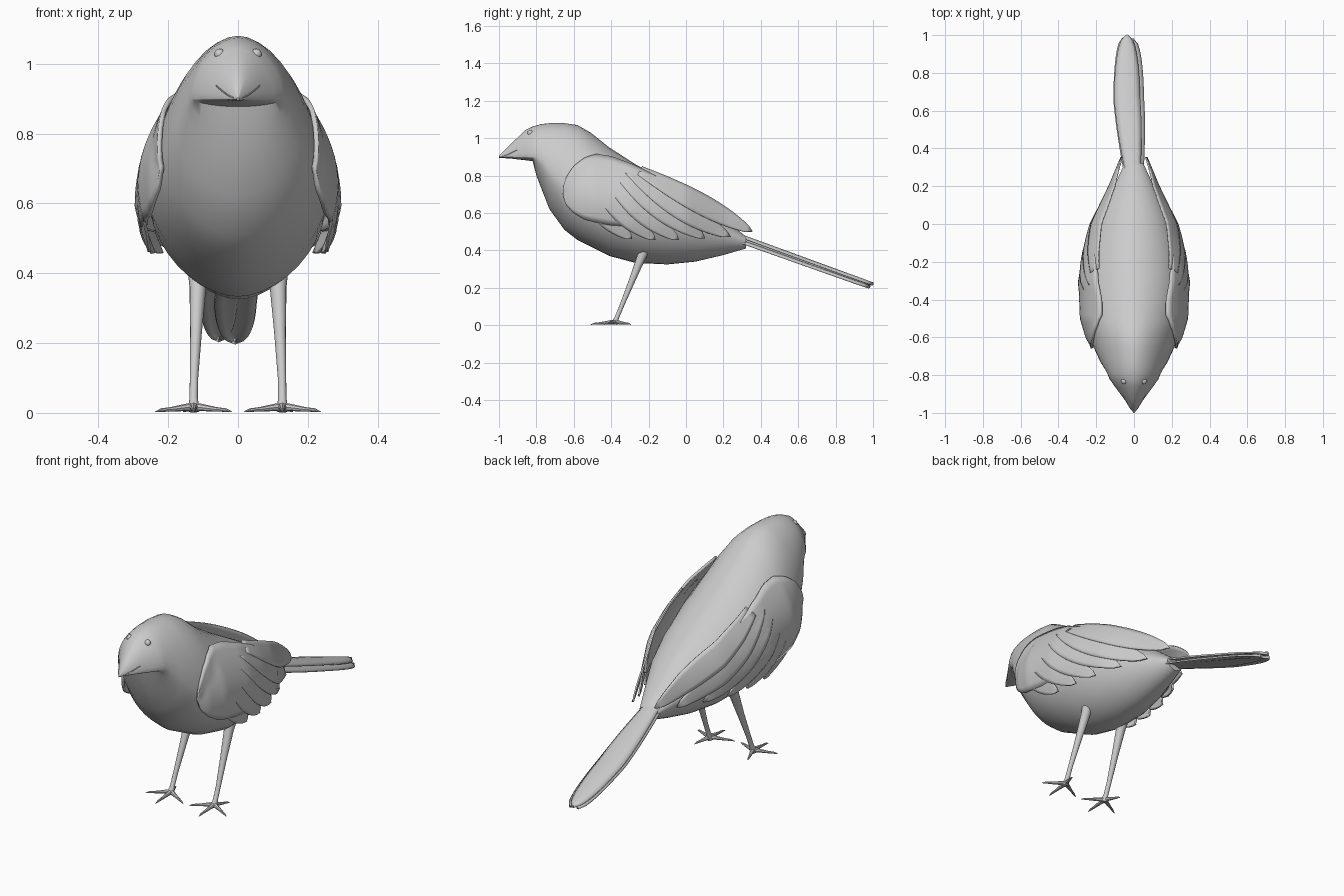
import bpy, bmesh, math
from mathutils import Vector

if "Cube" in bpy.data.objects:
    bpy.data.objects.remove(bpy.data.objects["Cube"])


def lerp_table(table, y):
    """Interpolate rows (y, a, b, ...) at y."""
    if y <= table[0][0]:
        return table[0][1:]
    for p, q in zip(table, table[1:]):
        if y <= q[0]:
            t = (y - p[0]) / (q[0] - p[0])
            return [a + (b - a) * t for a, b in zip(p[1:], q[1:])]
    return table[-1][1:]


def loft(name, groups, closed=True, mirror=False, thick=0, angle=40):
    """Skin lists of rings into one object; closed rings get capped ends."""
    bm = bmesh.new()
    for rings in groups:
        vs = [[bm.verts.new(p) for p in r] for r in rings]
        n = len(vs[0])
        for a, b in zip(vs, vs[1:]):
            for i in range(n if closed else n - 1):
                j = (i + 1) % n
                bm.faces.new((a[i], a[j], b[j], b[i]))
        if closed:
            bm.faces.new(vs[0])
            bm.faces.new(vs[-1])
    bmesh.ops.recalc_face_normals(bm, faces=bm.faces)
    me = bpy.data.meshes.new(name)
    bm.to_mesh(me)
    bm.free()
    me.polygons.foreach_set("use_smooth", [True] * len(me.polygons))
    me.set_sharp_from_angle(angle=math.radians(angle))
    ob = bpy.data.objects.new(name, me)
    bpy.context.collection.objects.link(ob)
    if thick:
        m = ob.modifiers.new("thickness", "SOLIDIFY")
        m.thickness, m.offset = thick, 0
    if mirror:
        m = ob.modifiers.new("mirror", "MIRROR")
        m.use_mirror_merge = False
    return ob


def tube(points, radii, sides=10):
    pts = [Vector(p) for p in points]
    rings = []
    for i, p in enumerate(pts):
        d = pts[min(i + 1, len(pts) - 1)] - pts[max(i - 1, 0)]
        q = d.to_track_quat('Z', 'Y')
        rings.append([p + q @ Vector((math.cos(a), math.sin(a), 0)) * radii[i]
                      for a in (2 * math.pi * k / sides for k in range(sides))])
    return rings


# Body and head: y, top z, bottom z, widest z, half width
BODY = [(-1, .905, .895, .9, .003), (-.93, .975, .89, .9, .05),
        (-.86, 1.043, .882, .9, .102), (-.82, 1.062, .877, .9, .13),
        (-.80, 1.068, .80, .9, .138), (-.775, 1.075, .735, .88, .15),
        (-.73, 1.08, .62, .82, .178), (-.65, 1.08, .51, .74, .215),
        (-.58, 1.07, .455, .70, .235), (-.51, 1.03, .42, .67, .25),
        (-.41, .95, .37, .64, .26), (-.27, .86, .333, .61, .255),
        (-.1, .765, .325, .57, .222), (.05, .68, .34, .54, .173),
        (.2, .57, .375, .49, .105), (.32, .475, .41, .45, .05)]
EXP = 1.8


def body_ring(y, n=40):
    top, bot, mid, hw = lerp_table(BODY, y)
    ring = []
    for k in range(n):
        a = 2 * math.pi * k / n
        c, s = math.cos(a), math.sin(a)
        x = math.copysign(abs(c) ** (2 / EXP), c) * hw
        h = abs(s) ** (2 / EXP)
        ring.append((x, y, mid + h * (top - mid) if s > 0 else mid - h * (mid - bot)))
    return ring


def body_x(y, z):
    top, bot, mid, hw = lerp_table(BODY, y)
    t = (z - mid) / (top - mid) if z > mid else (mid - z) / (mid - bot)
    return hw * (1 - t ** EXP) ** (1 / EXP) if t < 1 else 0


loft("body", [[body_ring(row[0]) for row in BODY]], angle=50)

# Wing surface: parabola bulging outside the body
WING = [(-.66, .215, .68), (-.6, .25, .67), (-.5, .28, .655), (-.3, .287, .62),
        (-.15, .262, .595), (0, .22, .57), (.2, .115, .52), (.36, .045, .5)]


def wing_point(y, z, lift):
    w, zm = lerp_table(WING, y)
    return (max(w - 1.6 * (z - zm) ** 2, body_x(y, z) + .01) + lift, y, z)


# Rounded shoulder plate of each wing: y, upper z, lower z
PLATE = [(-.655, .74, .70), (-.64, .79, .645), (-.6, .85, .60), (-.54, .895, .565),
         (-.48, .912, .55), (-.40, .90, .535), (-.28, .855, .53), (-.1, .765, .52), (.1, .64, .53)]
plate = []
for i in range(33):
    y = -.655 + .755 * (i / 32) ** 1.5
    up, low = lerp_table(PLATE, y)
    plate.append([wing_point(y, low + (up - low) * j / 12, 0) for j in range(13)])
loft("wing_coverts", [plate], closed=False, mirror=True, thick=.014)


def leaf_width(t):
    return (.45 + .55 * math.sin(math.pi * min(t * .9, 1))) * math.sqrt(max(1 - t ** 6, .002))


# Overlapping flight feathers: root y, root z, tip y, tip z, half width
FEATHERS = [(-.56, .74, -.29, .462, .05), (-.50, .78, -.165, .457, .052),
            (-.43, .80, -.04, .457, .054), (-.37, .82, .10, .465, .055),
            (-.31, .83, .235, .472, .056), (-.25, .82, .35, .495, .056)]
feathers = []
for k, (y0, z0, y1, z1, hw) in enumerate(FEATHERS):
    d = Vector((y1 - y0, z1 - z0)).normalized()
    rings = []
    for i in range(21):
        t = i / 20
        sag = -.02 * math.sin(math.pi * t) if k < 5 else .006
        ring = []
        for j in range(7):
            s = (j / 3 - 1) * hw * leaf_width(t)
            y = y0 + (y1 - y0) * t - d.y * s + d.y * -sag
            z = z0 + (z1 - z0) * t + d.x * s + d.x * sag
            ring.append(wing_point(y, z, -.004 + .002 * k + .014 * t - .006 * j / 6))
        rings.append(ring)
    feathers.append(rings)
loft("wing_feathers", feathers, closed=False, mirror=True, thick=.008)

# Tail: one long feather over two offset ones; root x, tip x, drop, half width, tip y
tail = []
for x0, x1, drop, hw, y1 in [(-.005, -.037, 0, .07, 1), (-.02, -.055, .018, .055, .985),
                             (.015, -.008, .03, .062, .98)]:
    rings = []
    for i in range(25):
        t = i / 24
        w = hw * (.55 + .45 * math.sin(math.pi * min(t * .85, .5))) * math.sqrt(max(1 - t ** 5, .002))
        y = .26 + (y1 - .26) * t
        cx = x0 + (x1 - x0) * min(1, t * 1.8)
        z = .495 - .27 * t - drop * (1 - .5 * t)
        rings.append([(cx + w * u, y, z - .012 * u * u) for u in (-1, -.6, -.2, .2, .6, 1)])
    tail.append(rings)
loft("tail_feathers", tail, closed=False, thick=.009)

# Legs
loft("legs", [tube([(.115, -.215, .42), (.115, -.24, .36), (.12, -.29, .235),
                    (.126, -.345, .1), (.127, -.37, .04), (.127, -.385, .008)],
                   [.03, .024, .017, .012, .012, .018], 14)], mirror=True)

# Toes with pointed ends
toes = []
for dx, dy in [(0, -.13), (.11, -.055), (-.11, -.055), (.03, .085)]:
    toes.append(tube([(.127 + dx * f, -.38 + dy * f, z) for f, z in
                      [(-.05, .018), (.25, .015), (.6, .01), (.85, .008), (1, .003)]],
                     [.014, .010, .0065, .005, .001], 8))
loft("toes", toes, mirror=True)

# Eyes
bpy.ops.mesh.primitive_uv_sphere_add(segments=20, ring_count=12, radius=.016)
eye = bpy.context.object
eye.name = "eyes"
for v in eye.data.vertices:
    v.co += Vector((.052, -.832, 1.027))
bpy.ops.object.shade_smooth()
eye.modifiers.new("mirror", "MIRROR")

# Mouth line along the beak
mouth = []
for i in range(9):
    t = i / 8
    y, z = -.985 + .08 * t, .903 + .034 * t ** 1.3
    mouth.append((body_x(y, z) + .0005, y, z))
loft("mouth_line", [tube(mouth, [.002] * 9, 6)], mirror=True)
